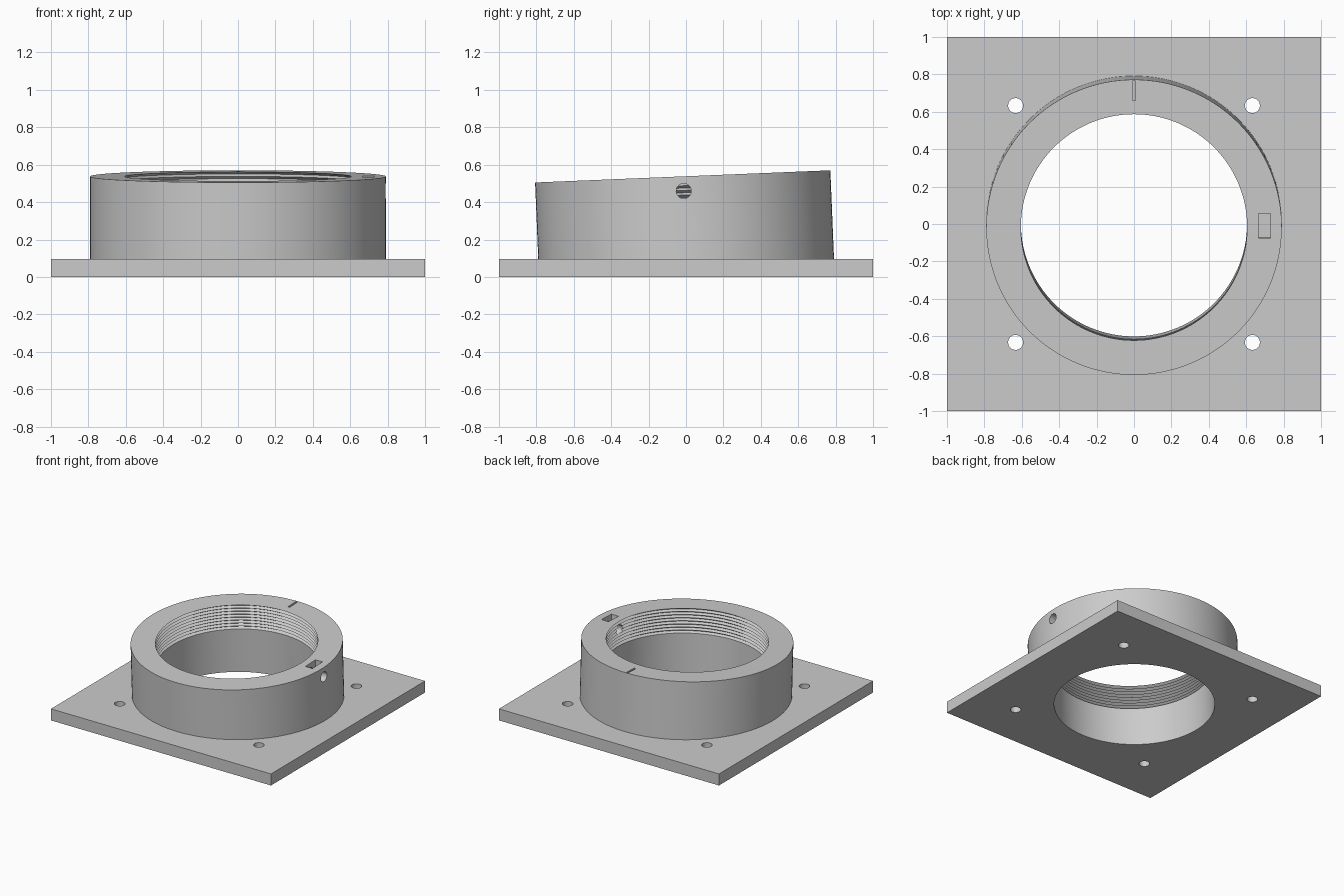
import bpy, bmesh, math
from mathutils import Matrix

cube = bpy.data.objects.get("Cube")
if cube:
    bpy.data.objects.remove(cube, do_unlink=True)

# Plain grey finish
grey = bpy.data.materials.new("plain_grey")
grey.use_nodes = True
grey.diffuse_color = (0.6, 0.6, 0.6, 1)
grey.node_tree.nodes["Principled BSDF"].inputs["Base Color"].default_value = (0.6, 0.6, 0.6, 1)

PLATE_T = 0.095
BORE_R, COLLAR_R = 0.605, 0.79
THREAD_DEPTH, PITCH, THREAD_LENGTH = 0.02, 0.025, 0.2
# Collar frame: origin at the centre of its tilted top face
TILT = Matrix.Translation((0, -0.0175, 0.5375)) @ Matrix.Rotation(math.radians(2.36), 4, "X")


def finish(name, bm, matrix):
    bmesh.ops.recalc_face_normals(bm, faces=bm.faces)
    mesh = bpy.data.meshes.new(name)
    bm.transform(matrix)
    bm.to_mesh(mesh)
    bm.free()
    mesh.materials.append(grey)
    obj = bpy.data.objects.new(name, mesh)
    bpy.context.collection.objects.link(obj)
    return obj


def box(name, size, centre, matrix=Matrix()):
    bm = bmesh.new()
    bmesh.ops.create_cube(bm, size=1)
    return finish(name, bm, matrix @ Matrix.Translation(centre) @ Matrix.Diagonal((*size, 1)))


def lathe(name, profile, matrix=Matrix(), segments=128):
    """Closed solid from (radius, height) points, capped at both ends."""
    bm = bmesh.new()
    rings = []
    for r, z in profile:
        angles = [2 * math.pi * i / segments for i in range(segments)]
        rings.append([bm.verts.new((r * math.cos(a), r * math.sin(a), z)) for a in angles])
    for low, high in zip(rings, rings[1:]):
        for i in range(segments):
            j = (i + 1) % segments
            bm.faces.new((low[i], low[j], high[j], high[i]))
    bm.faces.new(rings[0][::-1])
    bm.faces.new(rings[-1])
    return finish(name, bm, matrix)


def combine(target, tool, operation):
    mod = target.modifiers.new("combine", "BOOLEAN")
    mod.operation, mod.object, mod.solver = operation, tool, "EXACT"
    bpy.context.view_layer.objects.active = target
    bpy.ops.object.modifier_apply(modifier=mod.name)
    bpy.data.objects.remove(tool, do_unlink=True)


# Square base plate joined to the tilted collar
flange = box("mounting_flange", (2, 2, PLATE_T), (0, 0, PLATE_T / 2))
collar = lathe("collar", [(COLLAR_R, -0.48), (COLLAR_R, 0)], TILT)
combine(flange, collar, "UNION")

# Bore with V-shaped thread grooves in its upper part
bore = [(BORE_R, -0.7)]
turns = round(THREAD_LENGTH / PITCH)
for i in range(turns):
    z = -THREAD_LENGTH + i * PITCH
    bore += [(BORE_R, z), (BORE_R + THREAD_DEPTH, z + PITCH / 2)]
bore += [(BORE_R, 0), (BORE_R, 0.1)]
combine(flange, lathe("bore_cutter", bore, TILT), "DIFFERENCE")

# Four screw holes
for x in (-0.633, 0.633):
    for y in (-0.633, 0.633):
        hole = lathe("screw_hole_cutter", [(0.04, -0.1), (0.04, 0.2)],
                     Matrix.Translation((x, y, 0)), 32)
        combine(flange, hole, "DIFFERENCE")

# Nut pocket and locking screw hole on the left side of the collar
combine(flange, box("nut_pocket_cutter", (0.065, 0.13, 0.2), (0.6975, 0.008, -0.045), TILT), "DIFFERENCE")
side = TILT @ Matrix.Translation((0.5, 0.002, -0.078)) @ Matrix.Rotation(math.pi / 2, 4, "Y")
combine(flange, lathe("lock_hole_cutter", [(0.04, 0), (0.04, 0.4)], side, 32), "DIFFERENCE")

# Index mark at the back of the rim
combine(flange, box("index_mark_cutter", (0.016, 0.105, 0.04), (0, 0.73, 0), TILT), "DIFFERENCE")

# Smooth round walls, crisp edges
bpy.ops.object.select_all(action="DESELECT")
flange.select_set(True)
bpy.context.view_layer.objects.active = flange
bpy.ops.object.shade_smooth_by_angle(angle=math.radians(30))
